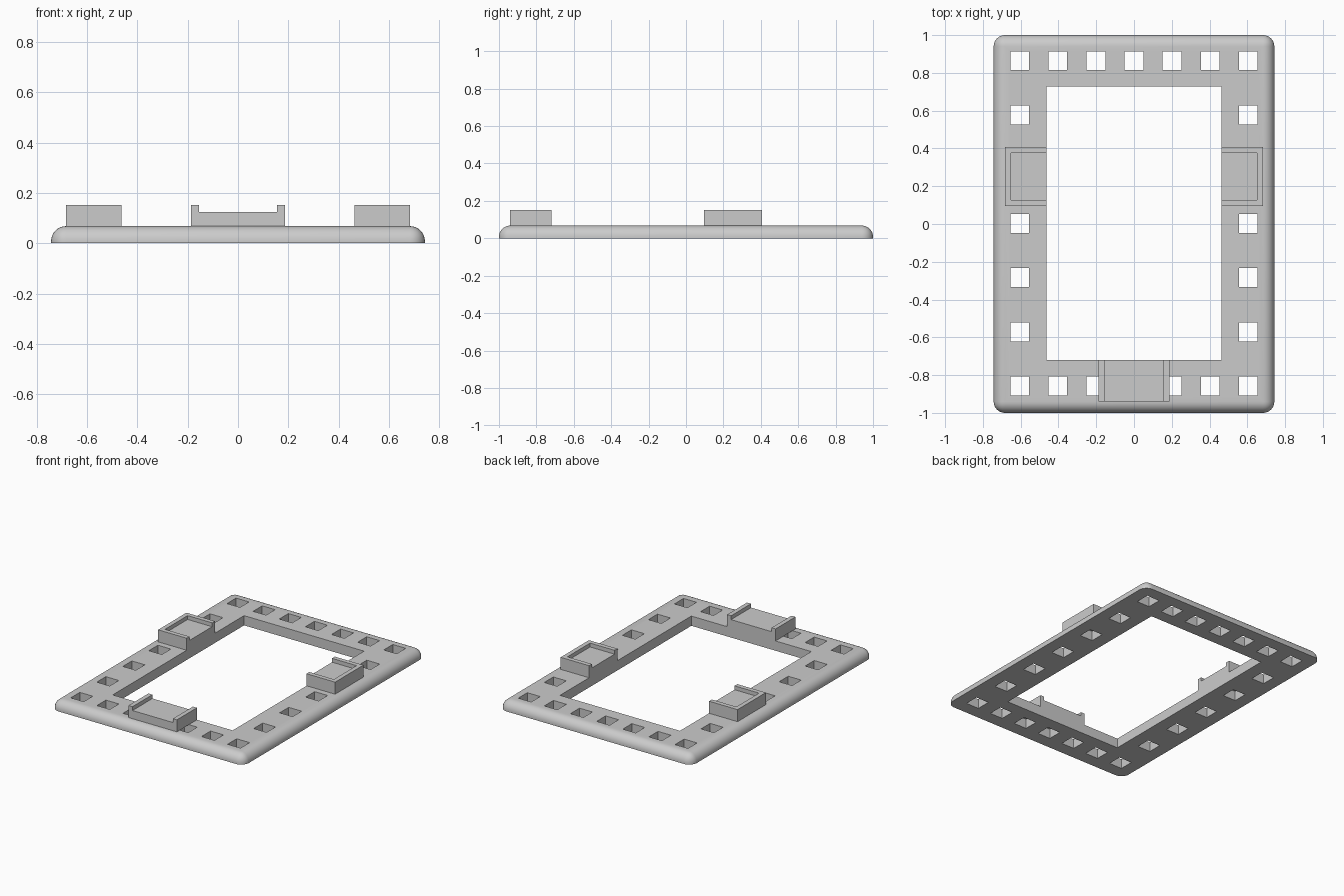
import bpy, bmesh
from mathutils import Matrix, Vector

cube = bpy.data.objects.get("Cube")
if cube:
    bpy.data.objects.remove(cube, do_unlink=True)

grey = bpy.data.materials.new("plain grey")
grey.use_nodes = True
colour = (0.6, 0.6, 0.6, 1)
grey.diffuse_color = colour
grey.node_tree.nodes["Principled BSDF"].inputs["Base Color"].default_value = colour


def add_box(bm, low, high):
    low, high = Vector(low), Vector(high)
    place = Matrix.Translation((low + high) / 2) @ Matrix.Diagonal((*(high - low), 1))
    bmesh.ops.create_cube(bm, size=1, matrix=place)


def finish(bm, name):
    bmesh.ops.recalc_face_normals(bm, faces=bm.faces)
    mesh = bpy.data.meshes.new(name)
    bm.to_mesh(mesh)
    bm.free()
    mesh.materials.append(grey)
    obj = bpy.data.objects.new(name, mesh)
    bpy.context.collection.objects.link(obj)
    return obj


def extrude_profile(name, outline, start, direction):
    bm = bmesh.new()
    face = bm.faces.new([bm.verts.new(p) for p in outline])
    made = bmesh.ops.extrude_face_region(bm, geom=[face])["geom"]
    bmesh.ops.translate(bm, vec=direction,
                        verts=[v for v in made if isinstance(v, bmesh.types.BMVert)])
    bmesh.ops.translate(bm, vec=start, verts=bm.verts)
    return finish(bm, name)


HALF_X, TOP = 0.743, 0.068
INNER_X, INNER_BACK, INNER_FRONT = 0.463, 0.728, -0.72
FLOOR, RIM, WALL = 0.125, 0.152, 0.031

# Plate with rounded upright corners and a rounded top edge
bm = bmesh.new()
add_box(bm, (-HALF_X, -1, 0), (HALF_X, 1, TOP))
edges = [e for e in bm.edges if max(v.co.z for v in e.verts) > TOP / 2]
bmesh.ops.bevel(bm, geom=edges, offset=0.06, segments=8, profile=0.5, affect='EDGES')
frame = finish(bm, "frame")

# Window opening and the square holes around it
bm = bmesh.new()
add_box(bm, (-INNER_X, INNER_FRONT, -0.1), (INNER_X, INNER_BACK, 0.2))
step_x, step_y = 0.2017, 0.287
centres = [(i * step_x, y) for i in range(-3, 4) for y in (0.864, -0.858)]
centres += [(s * 3 * step_x, 0.003 + j * step_y) for j in range(-2, 3) for s in (-1, 1)]
for x, y in centres:
    add_box(bm, (x - 0.05, y - 0.05, -0.1), (x + 0.05, y + 0.05, 0.2))
cutter = finish(bm, "hole_cutter")
cutter.hide_render = True

cut = frame.modifiers.new("holes", 'BOOLEAN')
cut.operation, cut.solver, cut.object = 'DIFFERENCE', 'EXACT', cutter
bpy.context.view_layer.objects.active = frame
frame.select_set(True)
bpy.ops.object.modifier_apply(modifier=cut.name)
bpy.data.objects.remove(cutter, do_unlink=True)
bpy.ops.object.shade_smooth_by_angle(angle=0.6)

# Front channel, open towards the front and the window
w = 0.187
extrude_profile("front_channel", [
    (-w, 0, TOP), (w, 0, TOP), (w, 0, RIM), (w - WALL, 0, RIM),
    (w - WALL, 0, FLOOR), (WALL - w, 0, FLOOR), (WALL - w, 0, RIM), (-w, 0, RIM)],
    (0, -0.94, 0), (0, 0.94 + INNER_FRONT, 0))

# Side trays: solid base plus a U-shaped rim open towards the window
outer, back, front = 0.683, 0.407, 0.095
for side, s in (("left", 1), ("right", -1)):
    bm = bmesh.new()
    base = [(s * INNER_X, front), (s * outer, front), (s * outer, back), (s * INNER_X, back)]
    rim = [(s * INNER_X, back - WALL), (s * (outer - WALL), back - WALL),
           (s * (outer - WALL), front + WALL), (s * INNER_X, front + WALL)]
    low = [bm.verts.new((x, y, TOP)) for x, y in base]
    high = [bm.verts.new((x, y, RIM)) for x, y in base]
    lip = [bm.verts.new((x, y, RIM)) for x, y in rim]
    bed = [bm.verts.new((x, y, FLOOR)) for x, y in rim]
    bm.faces.new(low)
    bm.faces.new(bed)
    for i in range(3):
        bm.faces.new((low[i], low[i + 1], high[i + 1], high[i]))
        bm.faces.new((lip[i], lip[i + 1], bed[i + 1], bed[i]))
        bm.faces.new((high[i], high[i + 1], lip[2 - i], lip[3 - i]))
    bm.faces.new((low[0], high[0], lip[3], bed[3], bed[0], lip[0], high[3], low[3]))
    finish(bm, side + "_tray")
